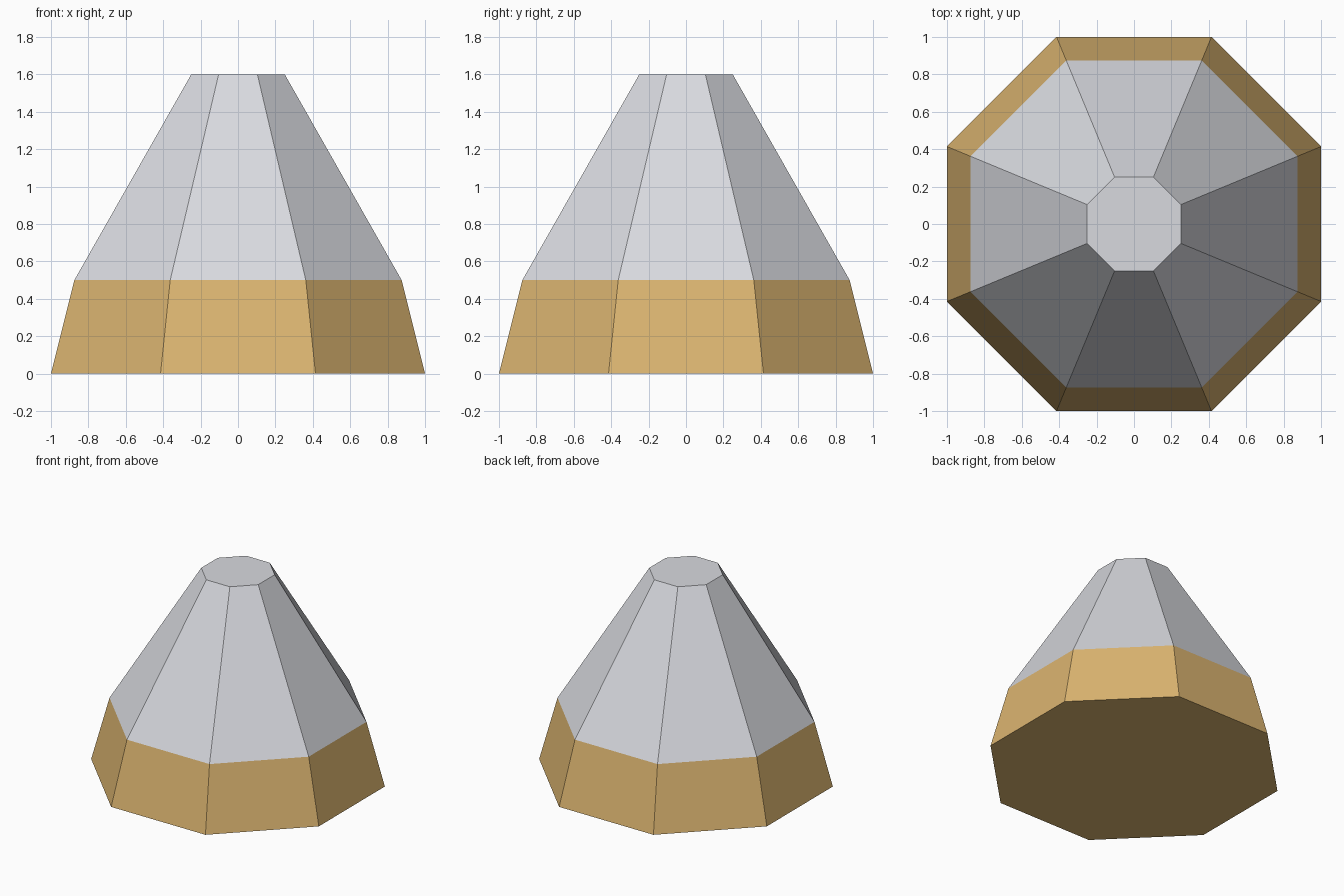
import bpy, bmesh, math

if "Cube" in bpy.data.objects:
    bpy.data.objects.remove(bpy.data.objects["Cube"])

SIDES = 8


def material(name, rgb):
    m = bpy.data.materials.new(name)
    m.diffuse_color = (*rgb, 1.0)
    m.use_nodes = True
    m.node_tree.nodes["Principled BSDF"].inputs["Base Color"].default_value = m.diffuse_color
    return m


def frustum(name, z0, r0, z1, r1, mat, cap_bottom=False, cap_top=False):
    """Octagonal frustum; r0 and r1 are centre-to-flat distances."""
    bm = bmesh.new()
    rings = []
    for z, r in ((z0, r0), (z1, r1)):
        c = r / math.cos(math.pi / SIDES)
        rings.append([bm.verts.new((c * math.cos((i + 0.5) * math.tau / SIDES),
                                    c * math.sin((i + 0.5) * math.tau / SIDES), z))
                      for i in range(SIDES)])
    low, high = rings
    for i in range(SIDES):
        j = (i + 1) % SIDES
        bm.faces.new((low[i], low[j], high[j], high[i]))
    if cap_bottom:
        bm.faces.new(low[::-1])
    if cap_top:
        bm.faces.new(high)
    mesh = bpy.data.meshes.new(name)
    bm.to_mesh(mesh)
    bm.free()
    mesh.materials.append(mat)
    obj = bpy.data.objects.new(name, mesh)
    bpy.context.collection.objects.link(obj)
    return obj


gold = material("sandy_gold", (0.71, 0.46, 0.163))
grey = material("light_grey", (0.69, 0.70, 0.74))

# Gold lower band, closed underneath
frustum("lower_band", 0.0, 1.0, 0.5, 0.875, gold, cap_bottom=True)
# Grey tapering upper part with a flat top
frustum("upper_cone", 0.5, 0.875, 1.6, 0.25, grey, cap_top=True)
